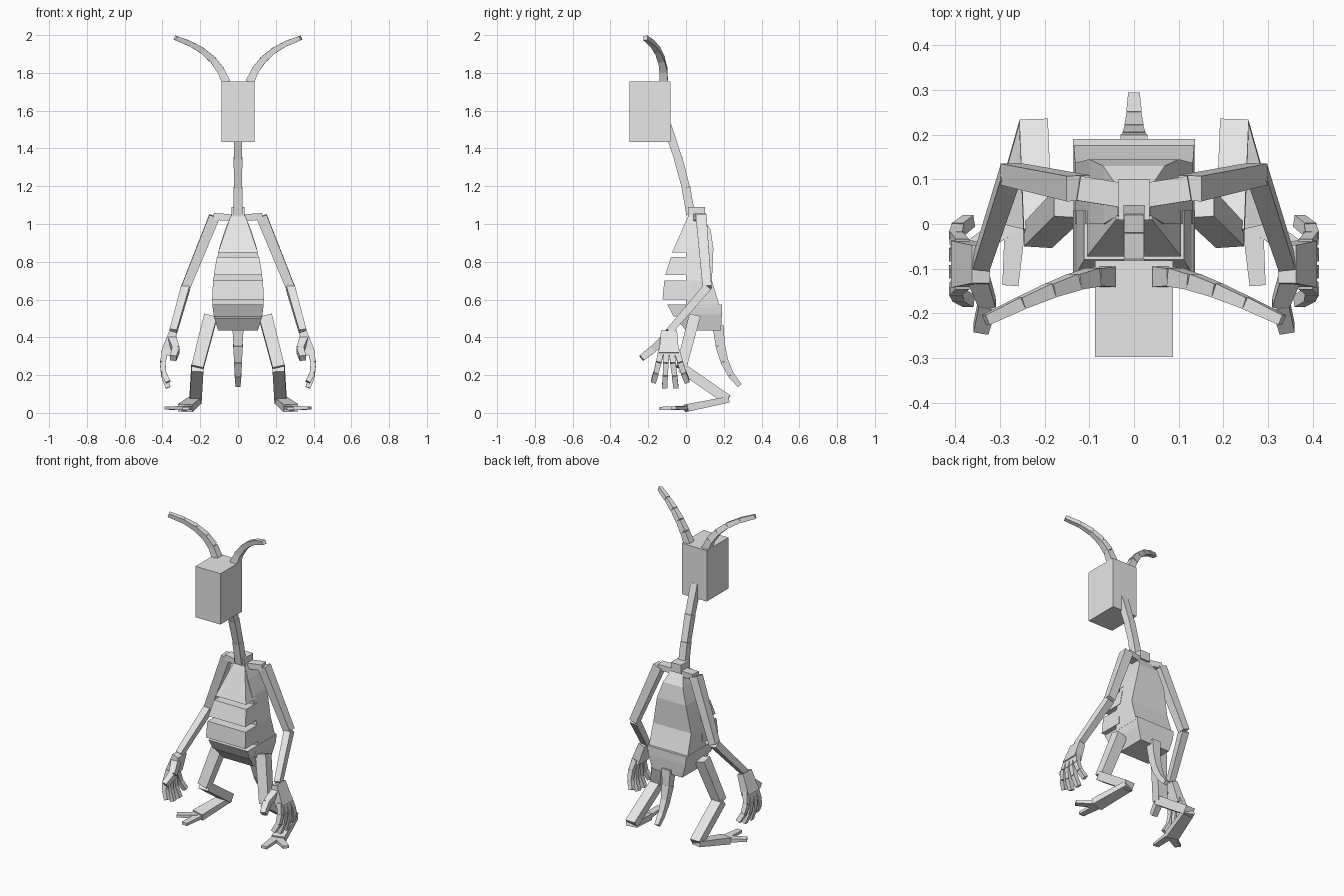
import bpy
import bmesh
from mathutils import Vector

cube = bpy.data.objects.get("Cube")
if cube:
    bpy.data.objects.remove(cube)

grey = bpy.data.materials.new("plain_grey")
grey.use_nodes = True
grey.diffuse_color = (0.8, 0.8, 0.8, 1)
grey.node_tree.nodes["Principled BSDF"].inputs["Base Color"].default_value = grey.diffuse_color

ACROSS = Vector((1, 0, 0))
FORWARD = Vector((0, 1, 0))


def finish(bm, name):
    """Turn a bmesh into a grey object."""
    bmesh.ops.recalc_face_normals(bm, faces=bm.faces)
    mesh = bpy.data.meshes.new(name)
    bm.to_mesh(mesh)
    bm.free()
    mesh.materials.append(grey)
    bpy.context.collection.objects.link(bpy.data.objects.new(name, mesh))


def skin(bm, rings):
    """Join rings of equal length and cap both ends."""
    rows = [[bm.verts.new(point) for point in ring] for ring in rings]
    count = len(rows[0])
    for low, high in zip(rows, rows[1:]):
        for i in range(count):
            j = (i + 1) % count
            bm.faces.new((low[i], low[j], high[j], high[i]))
    bm.faces.new(rows[0])
    bm.faces.new(rows[-1])


def square(center, along, width, depth, ref):
    """Rectangle of points around center, facing along, with width along ref."""
    u = (ref - along * ref.dot(along)).normalized() * width / 2
    v = along.cross(u).normalized() * depth / 2
    return [center - u - v, center + u - v, center + u + v, center - u + v]


def limb(name, start, end, width, tip=None, via=None, steps=1, flat=1, ref=ACROSS, side=1):
    """Tapered boxes from start to end, bending towards via; flat scales the depth."""
    flip = Vector((side, 1, 1))
    start, end = Vector(start) * flip, Vector(end) * flip
    bend = Vector(via) * flip if via else (start + end) / 2
    tip = tip or width
    bm = bmesh.new()

    def at(t):
        return start.lerp(bend, t).lerp(bend.lerp(end, t), t)

    for i in range(steps):
        t, after = i / steps, (i + 1) / steps
        along = (at(after) - at(t)).normalized()
        rings = []
        for s in (t, after):
            size = width + (tip - width) * s
            # Each link starts a little wider than the last one ended
            if s == after and after < 1:
                size *= 0.93
            rings.append(square(at(s), along, size, size * flat, ref))
        skin(bm, rings)
    finish(bm, name)


def half_width(z):
    """Pear-shaped body outline seen from the front."""
    bulge = z - 0.6
    return 0.137 - bulge * bulge * (0.5 if bulge > 0 else 1.2)


def body(name, rows):
    """Stack of rectangles; rows are (height, front, back)."""
    bm = bmesh.new()
    rings = []
    for z, front, back in rows:
        w = half_width(z)
        rings.append([(-w, front, z), (w, front, z), (w, back, z), (-w, back, z)])
    skin(bm, rings)
    finish(bm, name)


def belly_plate(name, top, bottom, top_reach, bottom_reach):
    """Wedge sticking forward from the belly, as wide as the body."""
    inner = 0.03
    profile = ((inner, top), (-top_reach, top), (-bottom_reach, bottom), (inner, bottom))
    bm = bmesh.new()
    skin(bm, [[(side * half_width(z), y, z) for y, z in profile] for side in (-1, 1)])
    finish(bm, name)


# Head and neck
limb("head", (0, -0.19, 1.435), (0, -0.19, 1.755), width=0.174, flat=1.24)
limb("neck", (0, -0.1, 1.52), (0, 0.025, 1.05), width=0.046, via=(0, 0, 1.25), steps=3)
limb("neck_base", (0, 0.055, 1.035), (0, 0.055, 1.09), width=0.07, flat=1.3)

# Torso, pelvis and overlapping belly plates
body("torso", [(1.05, 0.02, 0.08), (0.97, 0, 0.13), (0.87, 0, 0.145),
               (0.7, 0, 0.137), (0.56, 0, 0.18)])
body("pelvis", [(0.575, 0, 0.19), (0.52, -0.02, 0.19), (0.435, 0.03, 0.185)])
belly_plate("chest_plate", top=1.04, bottom=0.85, top_reach=-0.01, bottom_reach=0.073)
belly_plate("upper_belly_plate", top=0.825, bottom=0.73, top_reach=0.08, bottom_reach=0.11)
belly_plate("middle_belly_plate", top=0.7, bottom=0.6, top_reach=0.115, bottom_reach=0.124)
belly_plate("lower_belly_plate", top=0.575, bottom=0.51, top_reach=0.1, bottom_reach=0.066)
belly_plate("groin_plate", top=0.5, bottom=0.435, top_reach=0.05, bottom_reach=0)

# Tail
limb("tail", (0, 0.17, 0.46), (0, 0.285, 0.145), width=0.06, tip=0.026,
     via=(0, 0.18, 0.24), steps=4)

# Joints of the left side
shoulder, elbow, wrist = (0.125, 0.08, 1.04), (0.277, 0.112, 0.665), (0.343, -0.09, 0.43)
hip, knee, heel, ball = (0.145, 0.045, 0.51), (0.215, -0.025, 0.24), (0.225, 0.22, 0.07), (0.28, 0, 0.025)

for side, label in ((1, "left_"), (-1, "right_")):
    # Antenna
    limb(label + "antenna", (0.062, -0.118, 1.75), (0.332, -0.215, 1.985), width=0.046, tip=0.024,
         via=(0.12, -0.11, 1.92), steps=5, ref=FORWARD, side=side)

    # Arm
    limb(label + "shoulder", (0.03, 0.065, 1.033), shoulder, width=0.055, flat=0.65,
         ref=FORWARD, side=side)
    limb(label + "upper_arm", shoulder, elbow, width=0.057, tip=0.048, side=side)
    limb(label + "forearm", elbow, wrist, width=0.045, tip=0.038, side=side)
    limb(label + "palm", wrist, (0.385, -0.09, 0.31), width=0.085, tip=0.105, flat=0.5,
         ref=FORWARD, side=side)

    # Fingers fan out from the palm and curl inward
    for i, finger in enumerate(("index", "middle", "ring", "little")):
        spread = i - 1.5
        root = spread * 0.027 - 0.09
        tip = spread * 0.06 - 0.083
        limb(label + finger + "_finger", (0.385, root, 0.33),
             (0.37, tip, 0.13 + spread * spread * 0.015), width=0.032, tip=0.027,
             via=(0.42, (root + tip) / 2, 0.23), steps=3, ref=FORWARD, side=side)
    limb(label + "thumb", (0.35, -0.115, 0.39), (0.343, -0.235, 0.29), width=0.045, tip=0.034,
         via=(0.31, -0.18, 0.33), steps=2, side=side)

    # Leg and two-toed foot
    limb(label + "thigh", hip, knee, width=0.07, tip=0.064, flat=0.87, side=side)
    limb(label + "shin", knee, heel, width=0.064, flat=0.83, side=side)
    limb(label + "foot", heel, ball, width=0.066, tip=0.08, flat=0.5, side=side)
    limb(label + "inner_toe", (0.265, 0.01, 0.025), (0.277, -0.138, 0.024), width=0.048, tip=0.036,
         flat=0.45, side=side)
    limb(label + "outer_toe", ball, (0.38, -0.065, 0.026), width=0.05, tip=0.036,
         flat=0.45, side=side)
